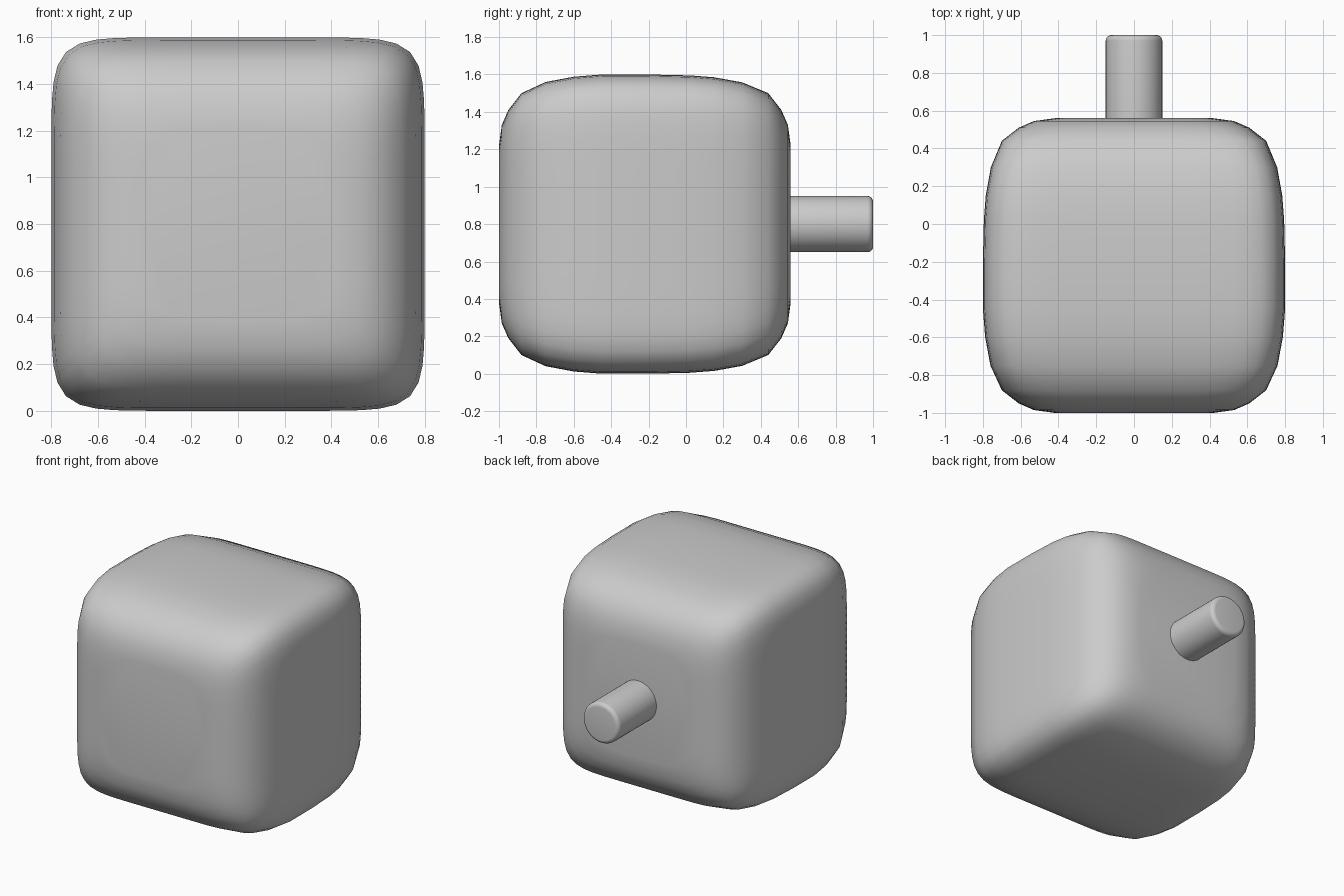
import bpy
import math
from mathutils import Vector

if "Cube" in bpy.data.objects:
    bpy.data.objects.remove(bpy.data.objects["Cube"])

CENTRE_Z = 0.8


def loft(name, rings, segments, angle):
    """Loft (y, half_size, exponent) superellipse rings along y and cap both ends."""
    verts, faces = [], []
    for y, h, n in rings:
        for i in range(segments):
            a = 2 * math.pi * i / segments
            c, s = math.cos(a), math.sin(a)
            r = h / (abs(c) ** n + abs(s) ** n) ** (1 / n)
            verts.append(Vector((r * c, y, CENTRE_Z + r * s)))
    for k in range(len(rings) - 1):
        for i in range(segments):
            j = (i + 1) % segments
            a, b = k * segments, (k + 1) * segments
            faces.append((a + i, b + i, b + j, a + j))
    faces.append(tuple(range(segments)))
    last = (len(rings) - 1) * segments
    faces.append(tuple(last + i for i in reversed(range(segments))))
    mesh = bpy.data.meshes.new(name)
    mesh.from_pydata(verts, [], faces)
    mesh.update()
    obj = bpy.data.objects.new(name, mesh)
    bpy.context.collection.objects.link(obj)
    bpy.ops.object.select_all(action='DESELECT')
    obj.select_set(True)
    bpy.context.view_layer.objects.active = obj
    # make sure the normals face outwards
    bpy.ops.object.mode_set(mode='EDIT')
    bpy.ops.mesh.select_all(action='SELECT')
    bpy.ops.mesh.normals_make_consistent(inside=False)
    bpy.ops.object.mode_set(mode='OBJECT')
    bpy.ops.object.shade_smooth_by_angle(angle=math.radians(angle))
    return obj


# Soft rounded cube body, squarest around its middle
profile = [
    (-1.0, 0.42), (-0.985, 0.53), (-0.95, 0.61), (-0.88, 0.70), (-0.75, 0.76),
    (-0.60, 0.788), (-0.45, 0.80), (-0.2, 0.80), (0.02, 0.795), (0.15, 0.785),
    (0.30, 0.758), (0.44, 0.70), (0.51, 0.61), (0.545, 0.53), (0.56, 0.42),
]
loft("body", [(y, h, 4.5 + 4.0 * (h - 0.42) / 0.38) for y, h in profile], 96, 50)

# Round post on the back with a softened tip
R, BEVEL = 0.15, 0.03
post = [(0.5, R, 2)]
for i in range(6):
    t = math.radians(18 * i)
    post.append((1.0 - BEVEL + BEVEL * math.sin(t), R - BEVEL + BEVEL * math.cos(t), 2))
loft("post", post, 48, 40)
